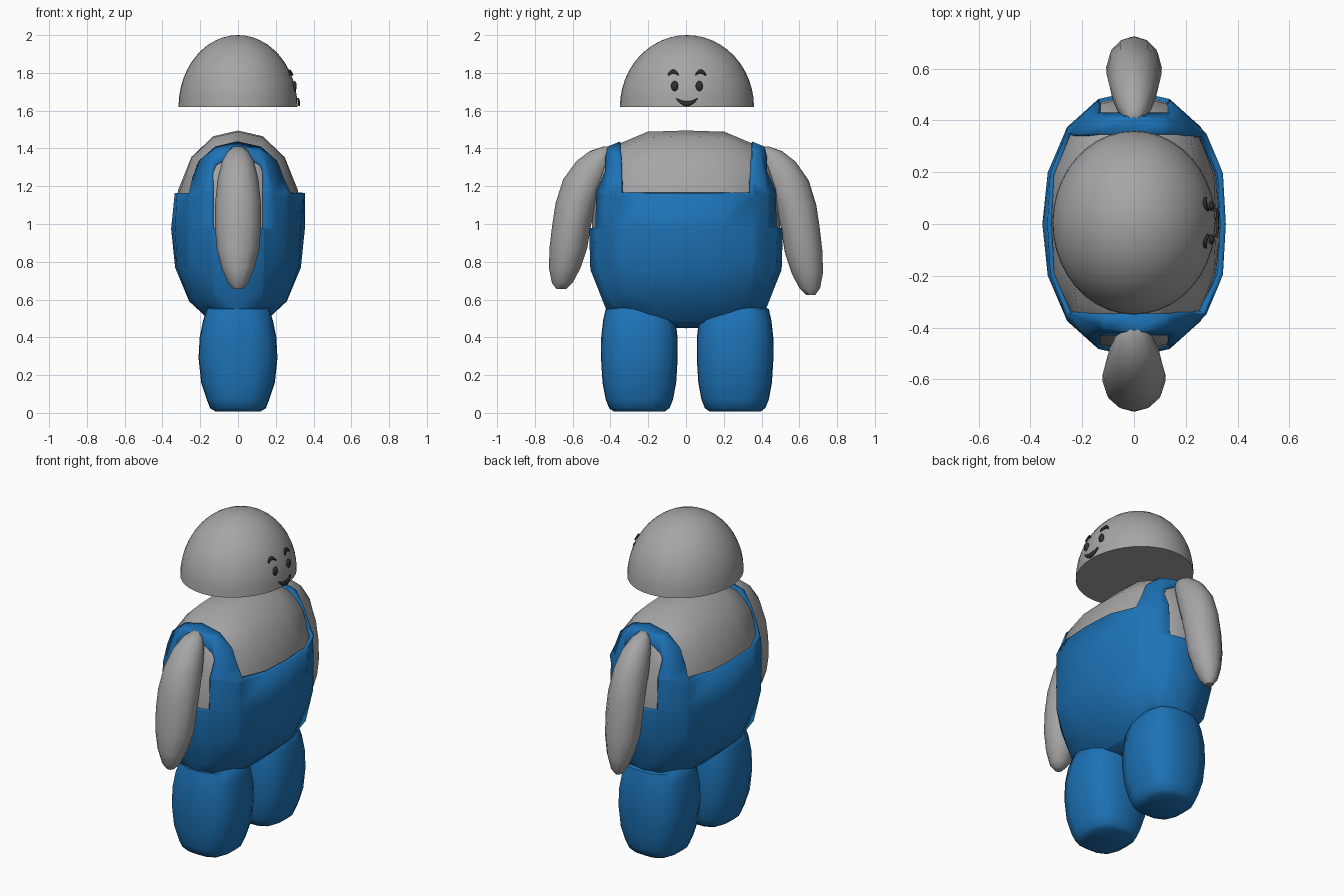
import bpy, bmesh, math
from mathutils import Vector

if "Cube" in bpy.data.objects:
    bpy.data.objects.remove(bpy.data.objects["Cube"])


def material(name, rgb):
    m = bpy.data.materials.new(name)
    m.diffuse_color = (*rgb, 1)
    m.use_nodes = True
    m.node_tree.nodes["Principled BSDF"].inputs["Base Color"].default_value = m.diffuse_color
    return m


GREY = material("light grey", (0.38, 0.38, 0.38))
BLUE = material("overall blue", (0.012, 0.17, 0.47))
DARK = material("charcoal", (0.03, 0.03, 0.03))


def finish(bm, name, mat, angle=35):
    bmesh.ops.recalc_face_normals(bm, faces=bm.faces[:])
    me = bpy.data.meshes.new(name)
    bm.to_mesh(me)
    bm.free()
    ob = bpy.data.objects.new(name, me)
    bpy.context.collection.objects.link(ob)
    me.materials.append(mat)
    bpy.ops.object.select_all(action='DESELECT')
    ob.select_set(True)
    bpy.context.view_layer.objects.active = ob
    bpy.ops.object.shade_smooth_by_angle(angle=math.radians(angle))
    return ob


def torso_mesh(rx, ry, rz, zc=0.975):
    """Rounded cube sphere, squarer when seen from the face side."""
    bm = bmesh.new()
    bmesh.ops.create_cube(bm, size=2)
    bmesh.ops.subdivide_edges(bm, edges=bm.edges[:], cuts=3, use_grid_fill=True)
    for v in bm.verts:
        x, y, z = (math.tan(c * math.pi / 4) for c in v.co)
        side = (abs(y) ** 3.5 + abs(z) ** 3.5) ** (2.2 / 3.5)
        n = (abs(x) ** 2.2 + side) ** (1 / 2.2)
        v.co = (x / n * rx, y / n * ry, z / n * rz + zc)
    return bm


def loft(name, rings, mat, power=2.0, sides=12):
    """Skin of superellipse rings given as (y, z, half x, half y)."""
    bm = bmesh.new()
    loops = []
    for yc, z, hx, hy in rings:
        loop = []
        for i in range(sides):
            a = 2 * math.pi * i / sides
            c, s = math.cos(a), math.sin(a)
            n = (abs(c) ** power + abs(s) ** power) ** (1 / power)
            loop.append(bm.verts.new((hx * c / n, yc + hy * s / n, z)))
        loops.append(loop)
    for a, b in zip(loops, loops[1:]):
        for i in range(sides):
            j = (i + 1) % sides
            bm.faces.new((a[i], a[j], b[j], b[i]))
    bm.faces.new(loops[0])
    bm.faces.new(loops[-1])
    return finish(bm, name, mat, 50)


# Shirt body
finish(torso_mesh(0.338, 0.498, 0.52), "shirt_body", GREY)

# Overalls: a shell cut open at the chest, back and arm holes
BIB, HOLE, STRAP = 1.165, 0.98, 0.35
bm = torso_mesh(0.354, 0.513, 0.527)
cuts = [((0, 0, BIB), (0, 0, 1)), ((0, 0, HOLE), (0, 0, 1))]
for s in (-1, 1):
    cuts += [((0, s * STRAP, 0), (0, 1, 0)), ((0, s * 0.43, 0), (0, 1, 0)),
             ((s * 0.14, 0, 0), (1, 0, 0))]
for co, no in cuts:
    bmesh.ops.bisect_plane(bm, geom=bm.verts[:] + bm.edges[:] + bm.faces[:],
                           dist=1e-4, plane_co=co, plane_no=no)
gone = []
for f in bm.faces:
    c = f.calc_center_median()
    chest = c.z > BIB and abs(c.y) < STRAP
    armhole = c.z > HOLE and abs(c.x) < 0.14 and abs(c.y) > 0.43
    if chest or armhole:
        gone.append(f)
bmesh.ops.delete(bm, geom=gone, context='FACES')
for v in bm.verts:  # front bib stands upright
    if v.co.x > 0.15 and abs(v.co.z - BIB) < 0.01 and abs(v.co.y) < STRAP + 0.01:
        v.co.x += 0.02
overalls = finish(bm, "overalls", BLUE)
mod = overalls.modifiers.new("thickness", 'SOLIDIFY')
mod.thickness = 0.022
mod.offset = -1

# Arms
for side, label, dz, w in ((-1, "left", 0.03, 1.08), (1, "right", 0.0, 0.95)):
    profile = [(0.42, 1.41, 0.02, 0.02), (0.445, 1.385, 0.05, 0.065),
               (0.485, 1.33, 0.078, 0.095), (0.535, 1.23, 0.1, 0.115),
               (0.58, 1.10, 0.112, 0.11), (0.605, 0.98, 0.113, 0.103),
               (0.623, 0.85, 0.105, 0.1), (0.642, 0.74, 0.08, 0.083),
               (0.655, 0.66, 0.05, 0.055), (0.66, 0.625, 0.022, 0.025)]
    rings = [(side * y, z + dz * (1.41 - z) / 0.78, hx * w, hy)
             for y, z, hx, hy in profile]
    loft(label + "_arm", rings, GREY)

# Legs
for yc, label in ((-0.247, "left"), (0.26, "right")):
    profile = [(0.008, 0.12, 0.135), (0.025, 0.148, 0.16), (0.07, 0.165, 0.178),
               (0.16, 0.195, 0.195), (0.29, 0.209, 0.203), (0.40, 0.203, 0.202),
               (0.49, 0.185, 0.192), (0.55, 0.165, 0.178), (0.565, 0.13, 0.14)]
    loft(label + "_leg", [(yc, z, hx, hy) for z, hx, hy in profile],
         BLUE, power=3.2, sides=16)

# Head dome
HX, HY, HZ, YC, ZC = 0.315, 0.355, 0.38, 0.005, 1.62
bm = bmesh.new()
bmesh.ops.create_uvsphere(bm, u_segments=40, v_segments=24, radius=1)
cut = bmesh.ops.bisect_plane(bm, geom=bm.verts[:] + bm.edges[:] + bm.faces[:],
                             plane_co=(0, 0, 0), plane_no=(0, 0, 1),
                             dist=1e-4, clear_inner=True)
bmesh.ops.holes_fill(bm, edges=[e for e in bm.edges if e.is_boundary])
for v in bm.verts:
    v.co = Vector((v.co.x * HX, v.co.y * HY + YC, v.co.z * HZ + ZC))
finish(bm, "head_dome", GREY)


def on_head(y, z, lift=0.009):
    r = 1 - (y / HY) ** 2 - ((z - ZC) / HZ) ** 2
    return Vector((HX * math.sqrt(r) + lift, y + YC, z))


def crescent(name, yc, z_end, half, top, low, tip):
    """Curved plate: top and low are the mid heights of its two edges."""
    bm = bmesh.new()
    pairs = []
    for i in range(13):
        t = i / 6 - 1
        k = 1 - t * t
        pairs.append([bm.verts.new(on_head(yc + t * half, z_end + h * k + e))
                      for h, e in ((top, tip), (low, -tip))])
    for a, b in zip(pairs, pairs[1:]):
        bm.faces.new((a[0], b[0], b[1], a[1]))
    ob = finish(bm, name, DARK)
    mod = ob.modifiers.new("thickness", 'SOLIDIFY')
    mod.thickness = 0.009
    mod.offset = 0


# Face details
crescent("mouth", 0, 1.664, 0.056, -0.017, -0.037, 0.003)
for s, label in ((-1, "left"), (1, "right")):
    crescent(label + "_brow", s * 0.072, 1.79, 0.027, 0.022, 0.012, 0.004)
    bm = bmesh.new()
    bmesh.ops.create_uvsphere(bm, u_segments=16, v_segments=10, radius=1)
    mid = on_head(s * 0.065, 1.73, 0.003)
    for v in bm.verts:
        v.co = mid + Vector((v.co.x * 0.012, v.co.y * 0.019, v.co.z * 0.027))
    finish(bm, label + "_eye", DARK, 60)
